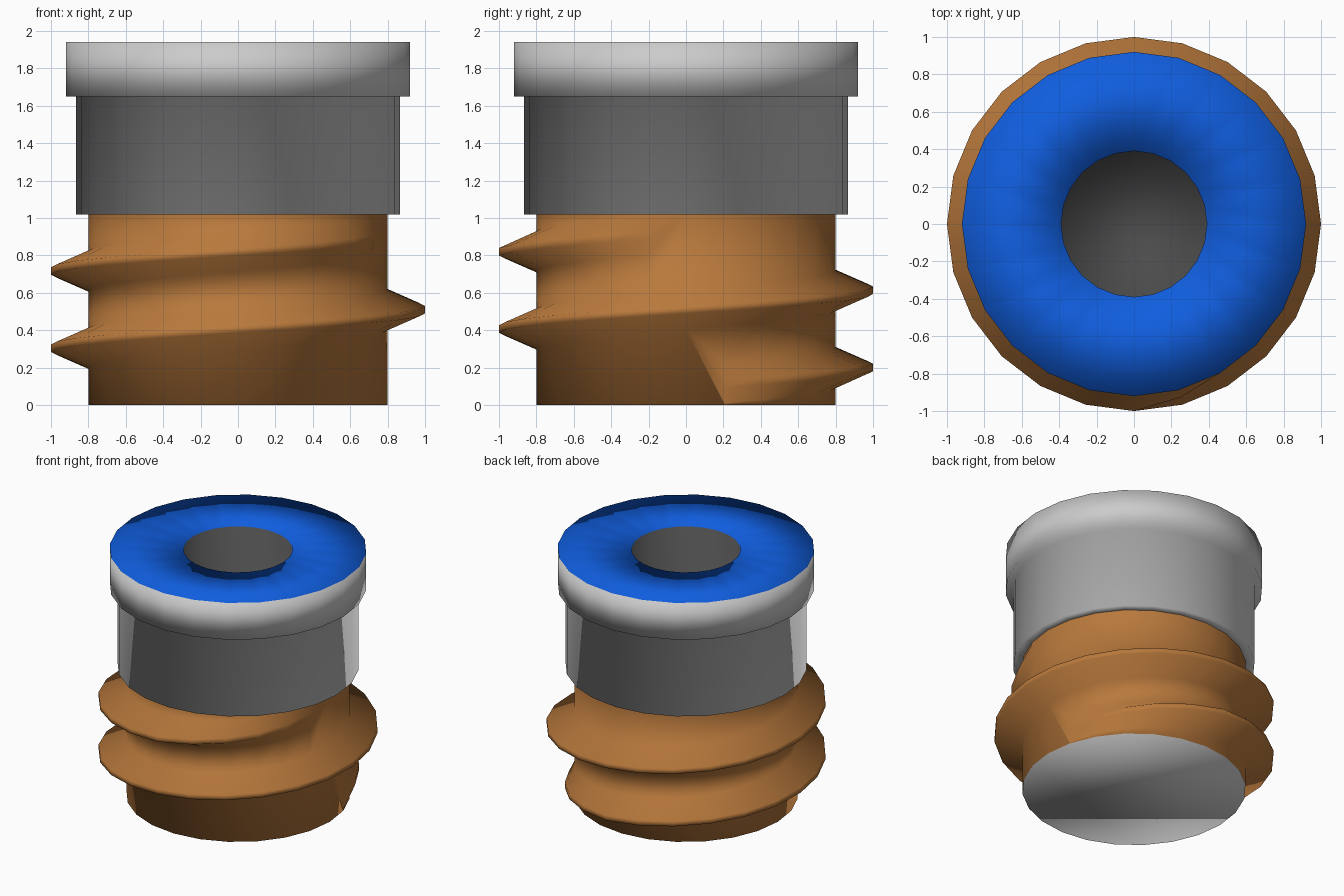
import bpy, bmesh
from math import cos, sin, radians

if "Cube" in bpy.data.objects:
    bpy.data.objects.remove(bpy.data.objects["Cube"])

N = 24                      # sides of every round part
STEP = 360 // N
PITCH, Z0 = 0.413, 0.097    # thread rise per turn, centre height at angle 0
CORE_R, TIP_R, TOP = 0.8, 1.0, 1.02


def material(name, rgb):
    m = bpy.data.materials.new(name)
    m.diffuse_color = (*rgb, 1)
    m.use_nodes = True
    m.node_tree.nodes["Principled BSDF"].inputs["Base Color"].default_value = m.diffuse_color
    return m


def finish(name, bm, mats):
    bmesh.ops.remove_doubles(bm, verts=bm.verts, dist=1e-5)
    for f in bm.faces:
        f.smooth = True
    me = bpy.data.meshes.new(name)
    bm.to_mesh(me)
    bm.free()
    for m in mats:
        me.materials.append(m)
    bpy.context.collection.objects.link(bpy.data.objects.new(name, me))


def polar(r, deg, z):
    return (r * cos(radians(deg)), r * sin(radians(deg)), z)


orange = material("orange", (0.48, 0.19, 0.045))
blue = material("blue", (0.005, 0.11, 0.73))
dark = material("dark_grey", (0.07, 0.07, 0.07))


# Threaded core: wall and two-turn thread in one skin, thread fades at both ends
def thread_points(bm, deg):
    fade = min(1, (deg - 15) / 75, (705 - deg) / 75)
    tip = CORE_R + (TIP_R - CORE_R) * fade
    z = Z0 + PITCH * deg / 360
    return [bm.verts.new(polar(r, deg, z + dz)) for r, dz in
            ((CORE_R, -0.105), (tip, -0.02), (tip, 0.02), (CORE_R, 0.105))]


def strip(bm, a, b):
    for k in range(len(a) - 1):
        bm.faces.new((a[k], b[k], b[k + 1], a[k + 1]))


bm = bmesh.new()
thread = {d: thread_points(bm, d) for d in range(15, 706, STEP)}
low = [bm.verts.new(polar(CORE_R, i * STEP, 0)) for i in range(N)]
high = [bm.verts.new(polar(CORE_R, i * STEP, TOP)) for i in range(N)]
columns = [[low[i], *thread[i * STEP], *thread[i * STEP + 360], high[i]]
           for i in range(1, N)]
for a, b in zip(columns, columns[1:]):
    strip(bm, a, b)
# seam column carries only the middle turn
first, last, mid = columns[0], columns[-1], thread[360]
strip(bm, last[:5], [low[0], *mid])
bm.faces.new([mid[3], high[0], *reversed(last[4:])])
strip(bm, [*mid, high[0]], first[5:])
bm.faces.new([low[0], *first[:6], mid[0]])
# flat grey bottom
bm.faces.new(low[::-1]).material_index = 1
finish("threaded_core", bm, [orange, None])

# Head: collar, wider rim, blue top ring and deep centre hole, as one lathe
# (radius, height, material of the band that starts here)
GREY, BLUE, DARK = range(3)
profile = [(CORE_R, TOP, GREY), (0.865, TOP, GREY), (0.865, 1.65, GREY),
           (0.92, 1.65, GREY), (0.92, 1.94, BLUE), (0.39, 1.935, DARK),
           (0.39, 1.3, DARK)]
bm = bmesh.new()
rings = [[bm.verts.new(polar(r, i * STEP, z)) for i in range(N)]
         for r, z, _ in profile]
for a, b, (_, _, slot) in zip(rings, rings[1:], profile):
    for i in range(N):
        j = (i + 1) % N
        bm.faces.new((a[i], a[j], b[j], b[i])).material_index = slot
bm.faces.new(rings[-1]).material_index = DARK
finish("head", bm, [None, blue, dark])
